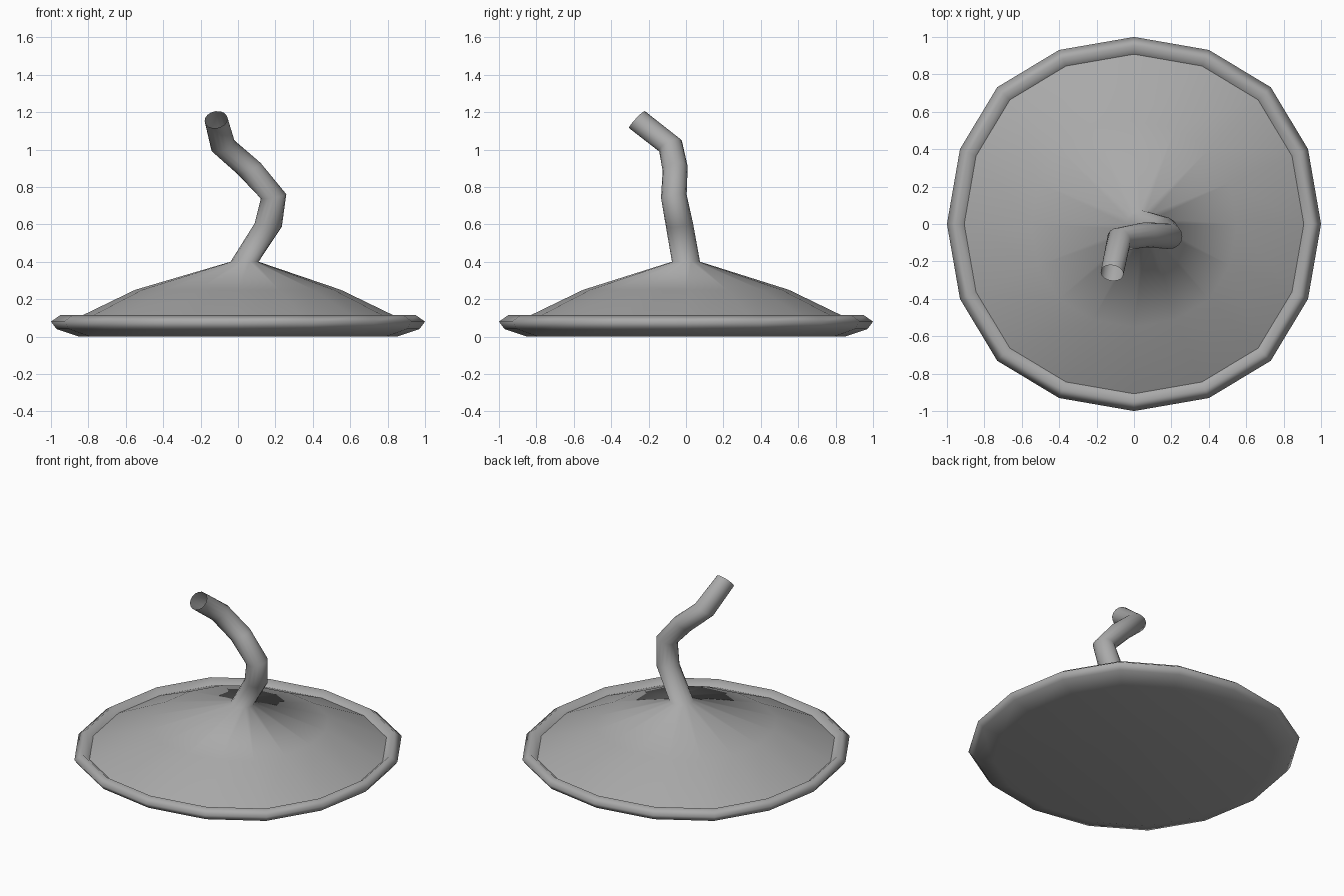
import bpy, bmesh, math
from mathutils import Vector

if "Cube" in bpy.data.objects:
    bpy.data.objects.remove(bpy.data.objects["Cube"], do_unlink=True)

SIDES = 16
SWELL = [1.0, 1.013, 1.034, 1.013]  # slightly squared-off circle
SHIFT = [0, 0.014, 0, -0.014]       # matching angle offsets

grey = bpy.data.materials.new("plain grey")
grey.use_nodes = True
colour = (0.4, 0.4, 0.4, 1)
grey.diffuse_color = colour
grey.node_tree.nodes["Principled BSDF"].inputs["Base Color"].default_value = colour


def ring(center, radius, normal=(0, 0, 1), swell=False):
    """Loop of points around a centre, facing along the normal."""
    turn = Vector((0, 0, 1)).rotation_difference(Vector(normal))
    points = []
    for i in range(SIDES):
        a = math.tau * i / SIDES
        r = radius
        if swell:
            a += SHIFT[i % 4]
            r *= SWELL[i % 4]
        points.append(Vector(center) + turn @ Vector((r * math.cos(a), r * math.sin(a), 0)))
    return points


def dish_rings(profile):
    """Squared-off level loops from radius and height pairs."""
    return [ring((0, 0, z), r, swell=True) for r, z in profile]


def skin(name, rings, hub_height=None):
    """Join successive loops smoothly; a hub closes the first loop with a fan."""
    bm = bmesh.new()
    loops = [[bm.verts.new(p) for p in r] for r in rings]
    hub = None if hub_height is None else bm.verts.new((0, 0, hub_height))
    for i in range(SIDES):
        j = (i + 1) % SIDES
        if hub:
            bm.faces.new((hub, loops[0][j], loops[0][i]))
        for low, high in zip(loops, loops[1:]):
            bm.faces.new((low[i], low[j], high[j], high[i]))
    for f in bm.faces:
        f.smooth = True
    mesh = bpy.data.meshes.new(name)
    bm.to_mesh(mesh)
    bm.free()
    mesh.materials.append(grey)
    obj = bpy.data.objects.new(name, mesh)
    bpy.context.collection.objects.link(obj)


# Rounded rim with a lip, and a gently hollowed underside
rim = [(0.85, 0), (0.97, 0.04), (1.0, 0.08), (0.95, 0.115), (0.9, 0.07)]
skin("rim_and_underside", dish_rings(rim), hub_height=0.09)

# Two-step cone, tucked under the lip
cone = dish_rings([(0.92, 0.071), (0.55, 0.25)])

# Crooked open-ended stem growing from the cone: centre, radius, facing
stem = [((0.035, 0, 0.4), 0.075, (0, 0, 1)),
        ((0.162, -0.035, 0.597), 0.073, (0.13, -0.12, 1)),
        ((0.19, -0.065, 0.75), 0.069, (-0.17, -0.12, 1)),
        ((0.06, -0.058, 0.898), 0.068, (-0.52, -0.2, 1)),
        ((-0.08, -0.083, 1.02), 0.067, (-0.45, -0.5, 1)),
        ((-0.117, -0.262, 1.16), 0.062, (-0.2, -1.07, 1))]
skin("cone_with_stem", cone + [ring(*s) for s in stem])
